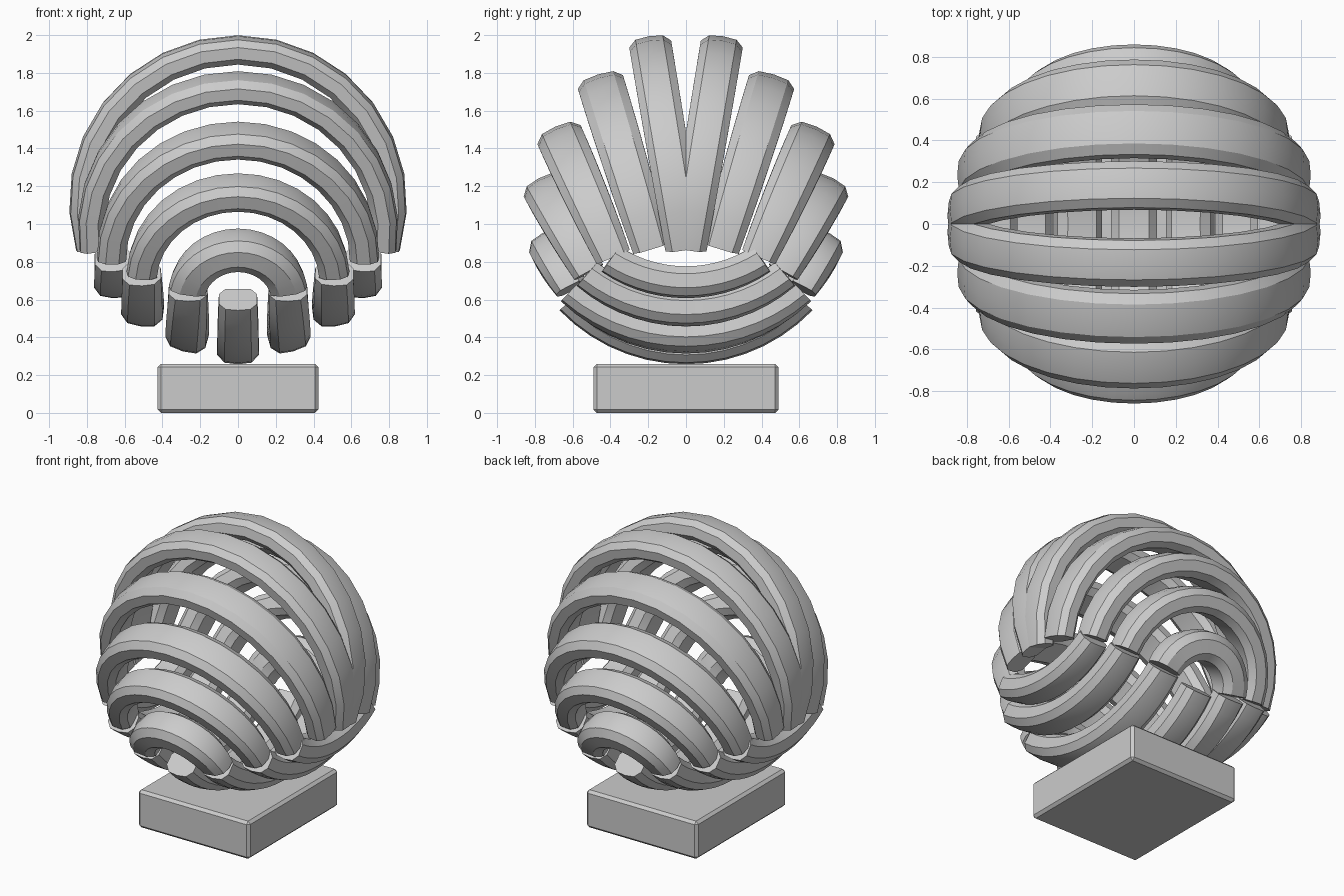
import bpy, bmesh, math
from mathutils import Vector

if "Cube" in bpy.data.objects:
    bpy.data.objects.remove(bpy.data.objects["Cube"])

stone = bpy.data.materials.new("grey stone")
stone.diffuse_color = (0.6, 0.6, 0.6, 1)
stone.use_nodes = True
stone.node_tree.nodes["Principled BSDF"].inputs["Base Color"].default_value = stone.diffuse_color

# Chamfered strap cross-section: (across, outward) in units of half size
SECTION = [(-1, -0.5), (-0.65, -1), (0.65, -1), (1, -0.5),
           (1, 0.4), (0.65, 0.9), (0, 1), (-0.65, 0.9), (-1, 0.4)]


def finish(name, bm):
    bmesh.ops.recalc_face_normals(bm, faces=bm.faces)
    mesh = bpy.data.meshes.new(name)
    bm.to_mesh(mesh)
    bm.free()
    mesh.materials.append(stone)
    ob = bpy.data.objects.new(name, mesh)
    bpy.context.collection.objects.link(ob)
    bpy.ops.object.select_all(action='DESELECT')
    ob.select_set(True)
    bpy.context.view_layer.objects.active = ob
    bpy.ops.object.shade_smooth_by_angle(angle=math.radians(30))
    return ob


def strap(name, end_a, peak, end_b, width, thick, steps=16, taper=0.0, tilt=0.0):
    """Sweep the strap section along the circular arc through three points.
    taper narrows the ends, tilt rolls the section at the middle of the arc."""
    a, p, b = Vector(end_a), Vector(peak), Vector(end_b)
    side, up = (b - a) / 2, p - (a + b) / 2
    c, h = side.length, up.length
    side.normalize()
    up.normalize()
    normal = side.cross(up)
    radius = (c * c + h * h) / (2 * h)
    centre = p - up * radius
    half = math.acos((radius - h) / radius)
    bm = bmesh.new()
    rings = []
    for i in range(steps + 1):
        f = 2 * i / steps - 1
        out = side * math.sin(half * f) + up * math.cos(half * f)
        w = width / 2 * (1 - taper * abs(f) ** 3)
        ca, sa = math.cos(tilt * (1 - f * f)), math.sin(tilt * (1 - f * f))
        ring = []
        for u, v in SECTION:
            x, y = u * w, v * thick / 2
            ring.append(bm.verts.new(centre + out * (radius + x * sa + y * ca)
                                     + normal * (x * ca - y * sa)))
        rings.append(ring)
    n = len(SECTION)
    for r, s in zip(rings, rings[1:]):
        for k in range(n):
            bm.faces.new((r[k], r[(k + 1) % n], s[(k + 1) % n], s[k]))
    bm.faces.new(rings[0])
    bm.faces.new(rings[-1])
    return finish(name, bm)


# Upper arches: end x, y, z then peak y, z, width, thickness, taper
ARCHES = [(0.79, 0.01, 0.88, 0.185, 1.925, 0.225, 0.14, 0.1),
          (0.77, 0.185, 0.875, 0.445, 1.725, 0.25, 0.14, 0.2),
          (0.67, 0.385, 0.825, 0.66, 1.445, 0.25, 0.155, 0.24),
          (0.51, 0.515, 0.745, 0.745, 1.17, 0.225, 0.16, 0.24),
          (0.27, 0.61, 0.66, 0.715, 0.865, 0.22, 0.195, 0.24)]
for label, s in (("front", -1), ("back", 1)):
    for i, (x, y, z, py, pz, w, t, taper) in enumerate(ARCHES):
        strap(f"{label}_arch_{i + 1}", (-x, s * y, z), (0, s * py, pz), (x, s * y, z),
              w, t, taper=taper)

# Lower cradle bands: end x, y, z then lowest x, z, width, tilt
BANDS = [(0, 0.61, 0.60, 0, 0.34, 0.22, 0), (0.265, 0.605, 0.65, 0.27, 0.405, 0.22, 0.25),
         (0.51, 0.525, 0.735, 0.505, 0.54, 0.22, 0.15),
         (0.665, 0.40, 0.815, 0.66, 0.69, 0.2, 0.1)]
for i, (x, y, z, lx, lz, w, tilt) in enumerate(BANDS):
    for label, s in (("right", 1), ("left", -1)) if x else (("middle", 1),):
        # the strap normal points to -x here, so the roll follows the side
        strap(f"{label}_band_{i + 1}", (s * x, -y, z), (s * lx, 0, lz), (s * x, y, z),
              w, 0.165, 14, 0.08, tilt * s)

# Plinth with softened edges
bm = bmesh.new()
bmesh.ops.create_cube(bm, size=1)
for v in bm.verts:
    v.co = Vector((v.co.x * 0.85, v.co.y * 0.98, v.co.z * 0.26 + 0.13))
bmesh.ops.bevel(bm, geom=bm.edges[:], offset=0.018, segments=1, affect='EDGES', profile=0.5)
finish("plinth", bm)
